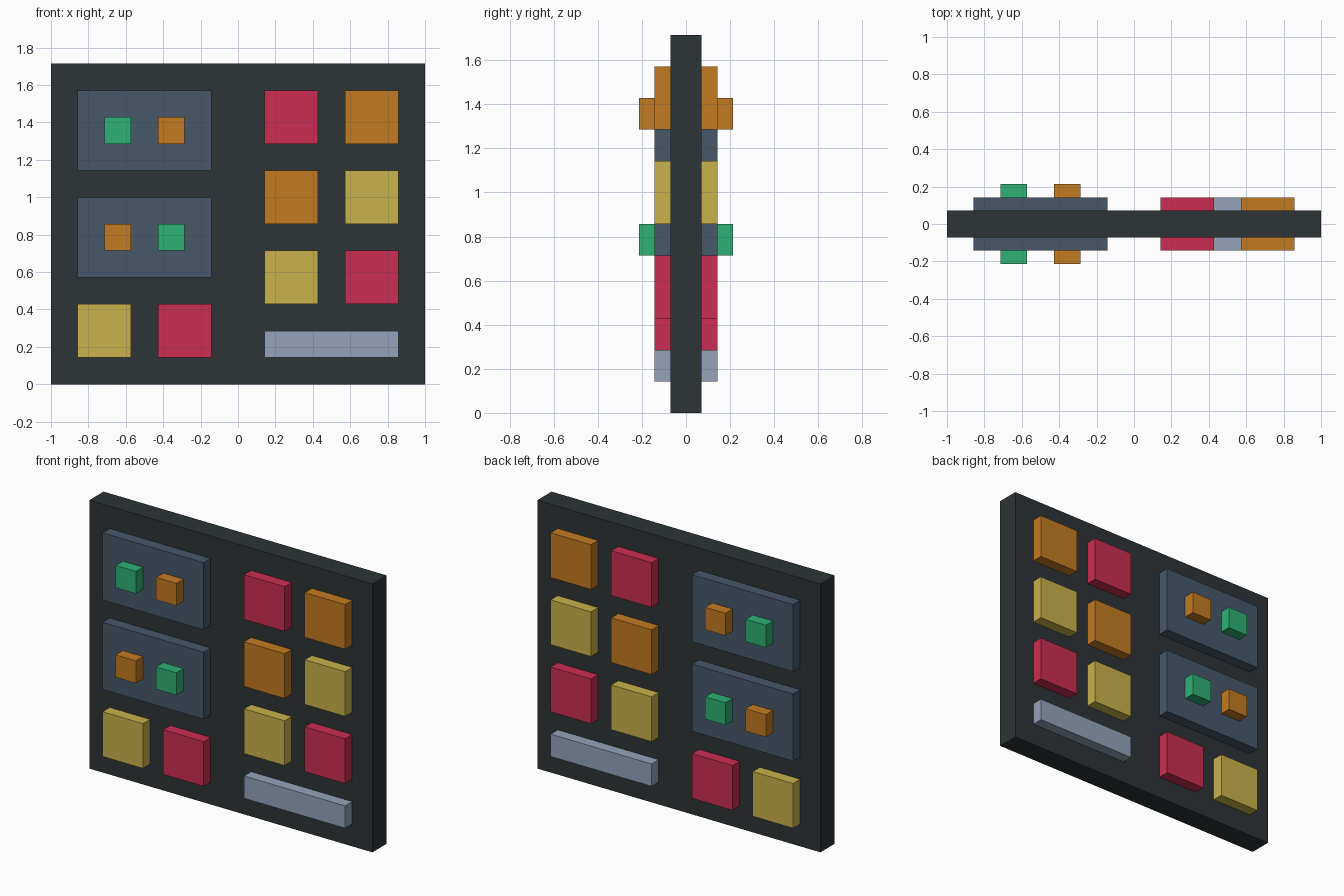
import bpy
import bmesh

if "Cube" in bpy.data.objects:
    bpy.data.objects.remove(bpy.data.objects["Cube"])

U = 1 / 7  # layout module: the board is 14 x 12 modules


def material(name, hex_code):
    def linear(c):
        c /= 255
        return c / 12.92 if c <= 0.04045 else ((c + 0.055) / 1.055) ** 2.4
    mat = bpy.data.materials.new(name)
    rgb = [linear(int(hex_code[i:i + 2], 16)) for i in (0, 2, 4)]
    mat.diffuse_color = (*rgb, 1)
    mat.use_nodes = True
    mat.node_tree.nodes["Principled BSDF"].inputs["Base Color"].default_value = mat.diffuse_color
    return mat


CHARCOAL = material("charcoal", "2D3436")
SLATE = material("slate blue", "475869")
SILVER = material("pale blue grey", "94A3B8")
GREEN = material("green", "2EB175")
ORANGE = material("orange", "C47B22")
RED = material("crimson", "CB2D53")
YELLOW = material("mustard yellow", "C9B24B")


def block(name, mat, x0, x1, z0, z1, y0, y1):
    """Box given by its limits in modules."""
    bm = bmesh.new()
    bmesh.ops.create_cube(bm, size=U)
    for v in bm.verts:
        v.co.x *= x1 - x0
        v.co.y *= y1 - y0
        v.co.z *= z1 - z0
    mesh = bpy.data.meshes.new(name)
    bm.to_mesh(mesh)
    bm.free()
    mesh.materials.append(mat)
    ob = bpy.data.objects.new(name, mesh)
    ob.location = ((x0 + x1) * U / 2, (y0 + y1) * U / 2, (z0 + z1) * U / 2)
    bpy.context.collection.objects.link(ob)
    return ob


def both_sides(name, mat, x, z, w, h, inner=0.5, outer=1.0):
    """Raised plate repeated on the front and back of the board."""
    block(name + "_front", mat, x, x + w, z, z + h, -outer, -inner)
    block(name + "_back", mat, x, x + w, z, z + h, inner, outer)


# Backing board
block("board", CHARCOAL, -7, 7, 0, 12, -0.5, 0.5)

# Wide panels with a pair of small buttons each
for label, z, colours in (("upper", 8, (GREEN, ORANGE)), ("middle", 4, (ORANGE, GREEN))):
    both_sides(label + "_panel", SLATE, -6, z, 5, 3)
    for side, x, mat in zip(("left", "right"), (-5, -3), colours):
        both_sides(f"{label}_{side}_button", mat, x, z + 1, 1, 1, 1.0, 1.5)

# Square tiles: bottom left pair, then three rows on the right
for row, x, z, colours in (
    ("lower_left", -6, 1, (YELLOW, RED)),
    ("right_top", 1, 9, (RED, ORANGE)),
    ("right_middle", 1, 6, (ORANGE, YELLOW)),
    ("right_bottom", 1, 3, (YELLOW, RED)),
):
    for i, mat in enumerate(colours):
        both_sides(f"{row}_tile_{i + 1}", mat, x + 3 * i, z, 2, 2)

# Long bar at the lower right
both_sides("bar", SILVER, 1, 1, 5, 1)
